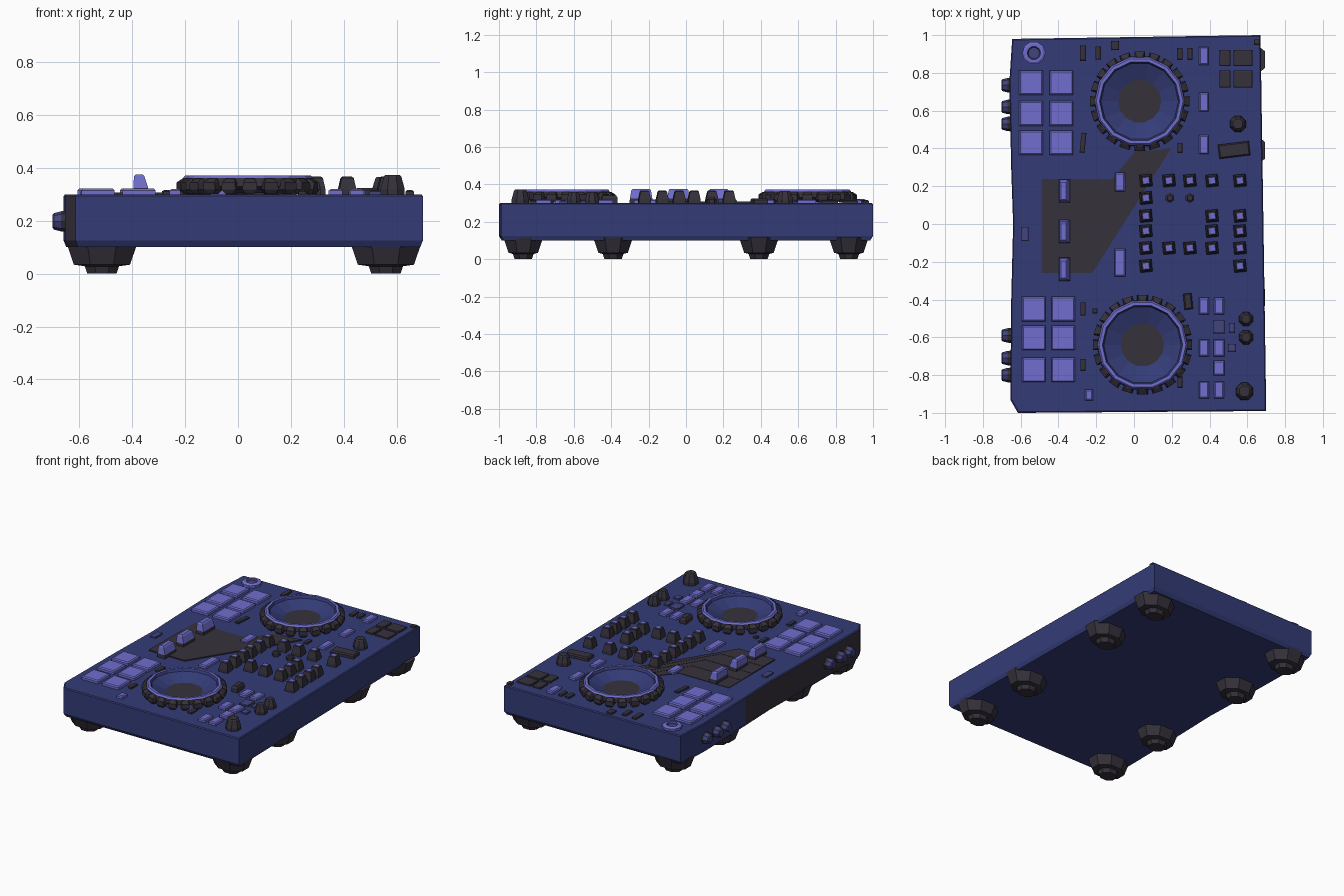
import bpy, bmesh, math
from mathutils import Vector


def material(name, rgb):
    m = bpy.data.materials.new(name)
    m.diffuse_color = (*rgb, 1)
    return m


NAVY = material("navy_shell", (0.034, 0.045, 0.185))
DARK = material("charcoal_rubber", (0.036, 0.031, 0.044))
PURPLE = material("violet_buttons", (0.16, 0.155, 0.62))
SLATE = material("slate_blue", (0.055, 0.057, 0.2))
TOP = 0.30


def finish(name, bm, mats, smooth=False):
    bmesh.ops.recalc_face_normals(bm, faces=bm.faces)
    me = bpy.data.meshes.new(name)
    bm.to_mesh(me)
    bm.free()
    for m in mats:
        me.materials.append(m)
    ob = bpy.data.objects.new(name, me)
    bpy.context.collection.objects.link(ob)
    if smooth:
        bpy.context.view_layer.objects.active = ob
        ob.select_set(True)
        bpy.ops.object.shade_smooth_by_angle(angle=math.radians(35))
        ob.select_set(False)
    return ob


def stack(bm, rings, mat_ids=None, capmat=0):
    """Join vertex rings into a closed solid, one material index per band."""
    vs = [[bm.verts.new(p) for p in r] for r in rings]
    n = len(vs[0])
    for b, (lo, hi) in enumerate(zip(vs, vs[1:])):
        for i in range(n):
            f = bm.faces.new((lo[i], lo[(i + 1) % n], hi[(i + 1) % n], hi[i]))
            f.material_index = mat_ids[b] if mat_ids else 0
    bm.faces.new(vs[0][::-1]).material_index = mat_ids[0] if mat_ids else 0
    bm.faces.new(vs[-1]).material_index = capmat


def circle(x, y, z, rx, n, ry=None, turn=0.0):
    ry = ry or rx
    return [(x + rx * math.cos(turn + math.tau * i / n),
             y + ry * math.sin(turn + math.tau * i / n), z) for i in range(n)]


def rect(x, y, z, w, d, rot=0.0):
    c, s = math.cos(rot), math.sin(rot)
    return [(x + a * w / 2 * c - b * d / 2 * s, y + a * w / 2 * s + b * d / 2 * c, z)
            for a, b in ((-1, -1), (1, -1), (1, 1), (-1, 1))]


def button(name, x, y, w, d, h, mat, rot=0.0):
    """Low key with a chamfered top edge."""
    bm = bmesh.new()
    stack(bm, [rect(x, y, TOP - 0.01, w, d, rot), rect(x, y, TOP + h * 0.7, w, d, rot),
               rect(x, y, TOP + h, w - 0.014, d - 0.014, rot)])
    return finish(name, bm, [mat])


def knob(name, x, y, r, h, capmat, n=8):
    bm = bmesh.new()
    t = math.pi / n
    stack(bm, [circle(x, y, TOP - 0.01, r, n, turn=t), circle(x, y, TOP + 0.02, r, n, turn=t),
               circle(x, y, TOP + h - 0.006, r * 0.72, n, turn=t),
               circle(x, y, TOP + h, r * 0.6, n, turn=t)], [0, 0, 0], 1)
    return finish(name, bm, [DARK, capmat])


# Shell: plan outline extruded, left side dark from the seam forward
outline = [(-0.615, -1), (0.70, -0.99), (0.69, -0.31), (0.67, 1), (-0.645, 0.98),
           (-0.66, 0.75), (-0.65, 0.29), (-0.64, 0), (-0.65, -0.4), (-0.655, -0.93)]
bm = bmesh.new()
stack(bm, [[(x * 0.985, y * 0.985, 0.10) for x, y in outline],
           [(x, y, 0.125) for x, y in outline],
           [(x, y, TOP - 0.006) for x, y in outline],
           [(x * 0.992, y * 0.994, TOP) for x, y in outline]])
for f in bm.faces:
    c = f.calc_center_median()
    if c.x < -0.6 and c.y < 0.29 and c.z < TOP - 0.005:
        f.material_index = 1
finish("shell", bm, [NAVY, DARK])

# Feet: four along each long side
for x in (-0.515, 0.56):
    for y in (-0.87, -0.39, 0.39, 0.87):
        bm = bmesh.new()
        t = math.pi / 8
        stack(bm, [circle(x, y, 0, 0.06, 8, 0.05, t), circle(x, y, 0.028, 0.07, 8, 0.06, t),
                   circle(x, y, 0.034, 0.115, 8, 0.085, t),
                   circle(x, y, 0.115, 0.145, 8, 0.115, t)])
        finish("foot", bm, [DARK], True)

# Jog wheels: scalloped rubber edge, violet rim, sunken dish
for wx, wy in ((0.03, 0.65), (0.045, -0.64)):
    bm = bmesh.new()
    prof = [(0.215, 0.318), (0.242, 0.33), (0.238, 0.362), (0.23, 0.372),
            (0.213, 0.372), (0.205, 0.355), (0.085, 0.306)]
    stack(bm, [circle(wx, wy, z, r, 14) for r, z in prof], [0, 0, 1, 1, 2, 2], 2)
    finish("jog_wheel", bm, [DARK, PURPLE, NAVY])
    bm = bmesh.new()
    for i in range(20):
        a = math.tau * i / 20
        x, y = wx + 0.238 * math.cos(a), wy + 0.238 * math.sin(a)
        stack(bm, [rect(x, y, 0.302, 0.03, 0.03, a), rect(x, y, 0.318, 0.05, 0.056, a),
                   rect(x, y, 0.345, 0.05, 0.052, a),
                   rect(x - 0.008 * math.cos(a), y - 0.008 * math.sin(a), 0.36, 0.02, 0.034, a)])
    finish("jog_wheel_grip", bm, [DARK])

# Performance pads: two blocks of 2 x 3
for xs, ys in (((-0.545, -0.385), (0.748, 0.585, 0.43)),
               ((-0.53, -0.375), (-0.45, -0.603, -0.772))):
    for x in xs:
        for y in ys:
            button("pad", x, y, 0.125, 0.13, 0.022, PURPLE)

# Round browse button
bm = bmesh.new()
stack(bm, [circle(-0.53, 0.905, z, r, 10) for r, z in
           ((0.062, 0.29), (0.062, 0.315), (0.05, 0.322), (0.036, 0.322), (0.03, 0.312))],
      [0, 0, 0, 1], 1)
finish("round_button", bm, [PURPLE, SLATE])

# Dark fader bed: four cranked strips
bounds = [(0.238, -0.115, 0.01, 0.39), (0.106, -0.125, 0.06, 0.39), (-0.01, -0.14, 0.10, 0.39),
          (-0.132, -0.17, 0.15, 0.395), (-0.259, -0.22, 0.20, 0.405)]
for i, (a, b) in enumerate(zip(bounds, bounds[1:])):
    pts = [(-0.49, a[0]), (-0.49, b[0]), (b[1], b[0]), (b[2], b[3]), (a[2], a[3]), (a[1], a[0])]
    bm = bmesh.new()
    h = 0.003 + 0.0015 * i
    stack(bm, [[(x, y, TOP - 0.004) for x, y in pts], [(x, y, TOP + h) for x, y in pts]])
    finish("fader_strip", bm, [DARK])

# Tall fader caps: wedge with violet crest
for y in (0.175, -0.04, -0.24):
    bm = bmesh.new()
    stack(bm, [rect(-0.368, y, 0.295, 0.058, 0.125), rect(-0.368, y, 0.325, 0.056, 0.12),
               rect(-0.374, y, 0.368, 0.04, 0.105), rect(-0.374, y, 0.376, 0.026, 0.09)],
          [0, 1, 1], 1)
    finish("fader_cap", bm, [DARK, PURPLE])

# Violet buttons: x, y, width, depth
for b in ((0.37, 0.89, 0.05, 0.095), (0.37, 0.645, 0.05, 0.1), (0.37, 0.42, 0.05, 0.1),
          (-0.075, 0.222, 0.053, 0.1), (-0.075, -0.205, 0.058, 0.145),
          (0.37, -0.434, 0.053, 0.09), (0.45, -0.434, 0.053, 0.09),
          (0.37, -0.656, 0.053, 0.09), (0.45, -0.656, 0.058, 0.09),
          (0.45, -0.762, 0.06, 0.078), (0.37, -0.878, 0.053, 0.09),
          (0.45, -0.878, 0.053, 0.09), (-0.238, -0.905, 0.042, 0.058)):
    button("violet_button", *b, 0.02, PURPLE)

# Slate buttons
for b in ((-0.577, -0.053, 0.038, 0.075), (0.45, -0.545, 0.063, 0.07),
          (0.518, -0.55, 0.032, 0.052), (0.518, -0.656, 0.042, 0.042)):
    button("slate_button", *b, 0.015, SLATE)

# Dark buttons
for b in ((-0.27, 0.905, 0.03, 0.082), (-0.19, 0.905, 0.03, 0.07), (-0.1, 0.945, 0.042, 0.05),
          (0.243, 0.9, 0.03, 0.063), (0.296, 0.9, 0.026, 0.063), (0.482, 0.878, 0.058, 0.085),
          (0.577, 0.878, 0.1, 0.085), (0.482, 0.767, 0.058, 0.09), (0.577, 0.767, 0.1, 0.09),
          (0.65, 0.963, 0.032, 0.03), (0.243, 0.402, 0.028, 0.053),
          (-0.27, -0.45, 0.028, 0.07), (-0.206, -0.46, 0.026, 0.026), (-0.27, -0.746, 0.028, 0.065),
          (0.243, -0.836, 0.028, 0.063)):
    button("dark_button", *b, 0.016, DARK)
button("tilted_button", -0.27, 0.43, 0.026, 0.105, 0.016, DARK, -0.1)
button("display_key", 0.53, 0.392, 0.165, 0.075, 0.025, DARK, 0.12)
button("toggle_switch", 0.286, -0.41, 0.045, 0.085, 0.04, DARK, 0.1)

# Mixer knobs: rows of square tapered knobs with violet tops
cols = (0.063, 0.185, 0.296, 0.413, 0.561)
for y, used in ((0.23, (0, 1, 2, 3, 4)), (0.138, (0,)), (0.043, (0, 3, 4)),
                (-0.037, (0, 3, 4)), (-0.127, (0, 1, 2, 3, 4)), (-0.222, (0, 4))):
    for c in used:
        x = cols[c]
        bm = bmesh.new()
        stack(bm, [rect(x, y, 0.29, 0.066, 0.066, 0.1), rect(x, y, 0.32, 0.064, 0.064, 0.1),
                   rect(x, y, 0.362, 0.046, 0.046, 0.1), rect(x, y, 0.367, 0.034, 0.034, 0.1)],
              [0, 0, 0], 1)
        finish("mixer_knob", bm, [DARK, PURPLE])
for x in (0.19, 0.296):
    knob("small_knob", x, 0.138, 0.026, 0.03, DARK, 6)

# Deck knobs
for x, y, r, h in ((0.55, 0.53, 0.046, 0.065), (0.593, -0.503, 0.04, 0.06),
                   (0.593, -0.6, 0.04, 0.06), (0.585, -0.886, 0.05, 0.073)):
    knob("deck_knob", x, y, r, h, DARK)

# Side knobs on the left edge
for y in (0.735, 0.62, 0.53, -0.59, -0.71, -0.80):
    bm = bmesh.new()
    stack(bm, [[(px, y + p[0], 0.198 + p[1]) for p in circle(0, 0, 0, r, 8)]
               for px, r in ((-0.63, 0.042), (-0.67, 0.038), (-0.697, 0.031), (-0.702, 0.024))],
          [0, 1, 1], 1)
    finish("side_knob", bm, [DARK, SLATE])
